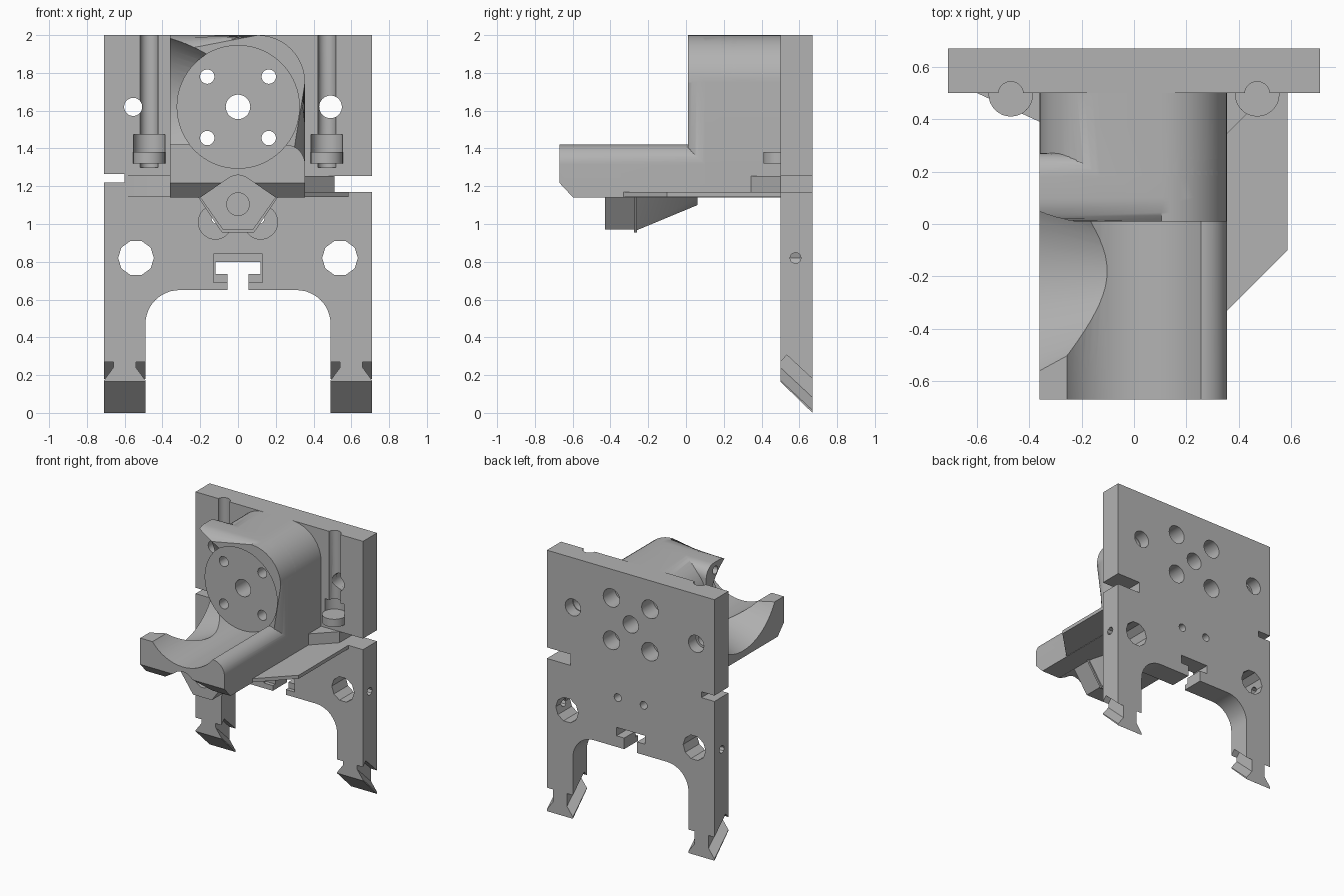
import bpy, bmesh
from math import sin, cos, pi, radians
from mathutils import Vector

if "Cube" in bpy.data.objects:
    bpy.data.objects.remove(bpy.data.objects["Cube"])

grey = bpy.data.materials.new("plain_grey")
grey.use_nodes = True
COLOR = (0.45, 0.45, 0.45, 1)
grey.diffuse_color = COLOR
grey.node_tree.nodes["Principled BSDF"].inputs["Base Color"].default_value = COLOR


def finish(name, bm):
    bmesh.ops.recalc_face_normals(bm, faces=bm.faces)
    mesh = bpy.data.meshes.new(name)
    bm.to_mesh(mesh)
    bm.free()
    mesh.materials.append(grey)
    ob = bpy.data.objects.new(name, mesh)
    bpy.context.collection.objects.link(ob)
    return ob


def prism_bm(pts, axis, a, b):
    """Extrude a 2D outline along an axis from a to b."""
    place = {"x": lambda p, t: (t, p[0], p[1]),
             "y": lambda p, t: (p[0], t, p[1]),
             "z": lambda p, t: (p[0], p[1], t)}[axis]
    bm = bmesh.new()
    lo = [bm.verts.new(place(p, a)) for p in pts]
    hi = [bm.verts.new(place(p, b)) for p in pts]
    bm.faces.new(lo)
    bm.faces.new(hi[::-1])
    for i in range(len(pts)):
        j = (i + 1) % len(pts)
        bm.faces.new((lo[i], hi[i], hi[j], lo[j]))
    return bm


def prism(name, pts, axis, a, b):
    return finish(name, prism_bm(pts, axis, a, b))


def arc(cx, cy, r, start, end, n=12):
    return [(cx + r * cos(radians(start + (end - start) * i / n)),
             cy + r * sin(radians(start + (end - start) * i / n))) for i in range(n + 1)]


def rod(name, c, r, axis, a, b, n=32):
    return prism(name, arc(c[0], c[1], r, 0, 360, n)[:-1], axis, a, b)


def rect(x0, x1, z0, z1):
    return [(x0, z0), (x1, z0), (x1, z1), (x0, z1)]


def hull(name, pts):
    bm = bmesh.new()
    for p in pts:
        bm.verts.new(p)
    bmesh.ops.convex_hull(bm, input=bm.verts)
    return finish(name, bm)


def combine(target, tool, op="DIFFERENCE"):
    mod = target.modifiers.new("combine", "BOOLEAN")
    mod.operation, mod.solver, mod.object = op, "EXACT", tool
    bpy.context.view_layer.objects.active = target
    bpy.ops.object.modifier_apply(modifier=mod.name)
    bpy.data.objects.remove(tool)


def cut_rod(target, *args):
    combine(target, rod("cutter", *args))


def cut_prism(target, *args):
    combine(target, prism("cutter", *args))


# Back plate with two legs and an arched opening
FRONT, BACK, AXIS_Z = 0.5, 0.67, 1.62
outline = [(-0.71, 0), (-0.49, 0)] + arc(-0.31, 0.47, 0.18, 180, 90)
outline += arc(0.31, 0.47, 0.18, 90, 0) + [(0.49, 0), (0.71, 0), (0.71, 2), (-0.71, 2)]
plate = prism("back_plate", outline, "y", FRONT, BACK)

# Side notches and slot for a sliding nut
cut_prism(plate, rect(-0.8, -0.6, 1.22, 1.265), "y", 0.4, 0.8)
cut_prism(plate, rect(0.51, 0.8, 1.17, 1.255), "y", 0.4, 0.8)
cut_prism(plate, rect(-0.055, 0.055, 0.6, 0.76), "y", 0.4, 0.8)
cut_prism(plate, rect(-0.12, 0.12, 0.735, 0.8), "y", 0.4, 0.8)
cut_prism(plate, rect(-0.13, 0.13, 0.69, 0.84), "y", 0.4, 0.53)

# Sloped feet with dovetail grooves
cut_prism(plate, [(0.4, 0.262), (0.75, -0.078), (0.4, -0.2)], "x", -1, 1)
along, up = Vector((0, 0.73, -0.68)), Vector((0, 0.68, 0.73))
groove = [(0.13, -0.092), (0.06, -0.022), (0.06, 0.05), (0.13, 0.05)]
for leg in (-0.6, 0.6):
    for side in (-1, 1):
        start = [Vector((leg + side * u, FRONT, 0.27)) + up * v for u, v in groove]
        combine(plate, hull("cutter", start + [p + along * 0.5 for p in start]))

# Leg holes, cross holes, screw channels and sensor pockets
bosses = []
for s, side in ((-1, "right"), (1, "left")):
    cut_rod(plate, (s * 0.54, 0.82), 0.095, "y", 0.4, 0.8, 10)
    cut_rod(plate, (0.58, 0.82), 0.03, "x", s * 0.8, s * 0.58, 8)
    cut_rod(plate, (s * 0.47, 0.495), 0.048, "z", 1.3, 2.1)
    cut_rod(plate, (s * 0.47, 0.495), 0.085, "z", 1.38, 1.475)
    cut_rod(plate, (s * 0.12, 1.01), 0.09, "y", 0.4, 0.6)
    cut_rod(plate, (s * 0.11, 1.03), 0.03, "y", 0.4, 0.8, 16)
    bosses.append(rod(side + "_screw_boss", (s * 0.47, 0.495), 0.085, "z", 1.32, 1.38))
for x, r in ((-0.555, 0.048), (0.49, 0.06)):
    cut_rod(plate, (x, AXIS_Z), r, "y", 0.4, 0.8)
    cut_rod(plate, (x, AXIS_Z), 0.065, "y", 0.58, 0.8)

# Housing: rear arch, rounded front hood and lower cradle
L, R = -0.36, 0.355
rear = [(L, 1.15), (R, 1.15)] + arc(R - 0.25, 1.75, 0.25, 0, 90)
rear += arc(L + 0.23, 1.77, 0.23, 90, 180)
housing = prism("housing", rear, "y", 0.1, FRONT)

hood = [(L, 1.2), (R, 1.2)] + arc(R - 0.25, 1.75, 0.25, 0, 90) + [(L, 2)]
bm = prism_bm(hood, "y", 0.01, 0.27)
rim = [e for e in bm.edges
       if abs(e.verts[0].co.y - e.verts[1].co.y) < 0.001
       and sum(v.co.x for v in e.verts) / 2 > L + 0.01
       and sum(v.co.z for v in e.verts) / 2 > 1.25]
bmesh.ops.bevel(bm, geom=rim, offset=0.09, offset_type="OFFSET", segments=8,
                profile=0.5, affect="EDGES", clamp_overlap=True)
combine(housing, finish("hood", bm), "UNION")

cradle = [(L, 1.14), (R, 1.14)] + arc(R - 0.105, 1.315, 0.105, 0, 90) + [(L, 1.42)]
trough = prism("cradle", cradle, "y", -0.67, FRONT)
cut_prism(trough, [(-0.7, 1.25), (-0.7, 1.1), (-0.56, 1.1)], "x", -1, 1)
combine(housing, trough, "UNION")

# Round bed for the barrel and the flared opening on the side
cut_rod(housing, (0, AXIS_Z), 0.325, "y", -0.8, 0.06, 64)
bpy.ops.mesh.primitive_cone_add(vertices=64, radius1=0.26, radius2=0.495, depth=0.5,
                                location=(-0.25, -0.18, AXIS_Z), rotation=(0, -pi / 2, 0))
combine(housing, bpy.context.object)
combine(housing, rod("mount_face", (0, AXIS_Z), 0.325, "y", 0.06, FRONT, 64), "UNION")
cut_rod(housing, (0.16, 1.94), 0.03, "x", -0.5, -0.25, 16)

# Tunnel under the cradle for the bracket
tunnel = [(-0.2, 1.13), (0.2, 1.13), (0.2, 1.14), (0.04, 1.25), (0, 1.26),
          (-0.04, 1.25), (-0.2, 1.14)]
cut_prism(housing, tunnel, "y", -0.8, -0.43)

# Bolt pattern through housing and plate, wider at the back
for part in (housing, plate):
    cut_rod(part, (0, AXIS_Z), 0.065, "y", -0.1, 0.8)
    for x in (-0.163, 0.163):
        for z in (1.455, 1.78):
            cut_rod(part, (x, z), 0.038, "y", 0, 0.8)
            if part is plate:
                cut_rod(part, (x, z), 0.07, "y", 0.53, 0.8)

# Side shelf and gusset wedges
shelf = prism("side_shelf", [(0.3, FRONT), (0.585, FRONT), (0.585, -0.1), (R, -0.33),
                             (0.3, -0.33)], "z", 1.143, 1.17)
left_wedge = prism("left_gusset", [(0.34, FRONT), (0.51, FRONT), (R, 0.345), (0.34, 0.345)],
                   "z", 1.17, 1.255)
right_wedge = prism("right_gusset", [(-0.34, FRONT), (-0.6, FRONT), (L, 0.39), (-0.34, 0.39)],
                    "z", 1.145, 1.26)


# Sensor bracket: front tab, thin collar and tapered tail
def trapezoid(y, top, bottom, z):
    return [(-top, y, 1.14), (top, y, 1.14), (-bottom, y, z), (bottom, y, z)]


tab = prism("bracket_tab", tunnel[2:] + [(-0.08, 0.97), (0.08, 0.97)], "y", -0.43, -0.26)
collar = hull("bracket_collar", trapezoid(-0.275, 0.21, 0.085, 0.955)
              + trapezoid(-0.26, 0.21, 0.085, 0.955))
tail = hull("bracket_tail", trapezoid(-0.265, 0.2, 0.08, 0.965) + trapezoid(0.06, 0.11, 0.07, 1.1))
for part in (tab, housing):
    cut_rod(part, (0, 1.105), 0.06, "y", -0.5, -0.3)

# Smooth the curved surfaces, keep the edges crisp
bpy.ops.object.select_all(action="DESELECT")
for ob in [plate, housing, shelf, left_wedge, right_wedge, tab, collar, tail] + bosses:
    ob.select_set(True)
    bpy.context.view_layer.objects.active = ob
    ob.data.materials.clear()
    ob.data.materials.append(grey)
    for face in ob.data.polygons:
        face.material_index = 0
bpy.ops.object.shade_smooth_by_angle(angle=radians(30))
